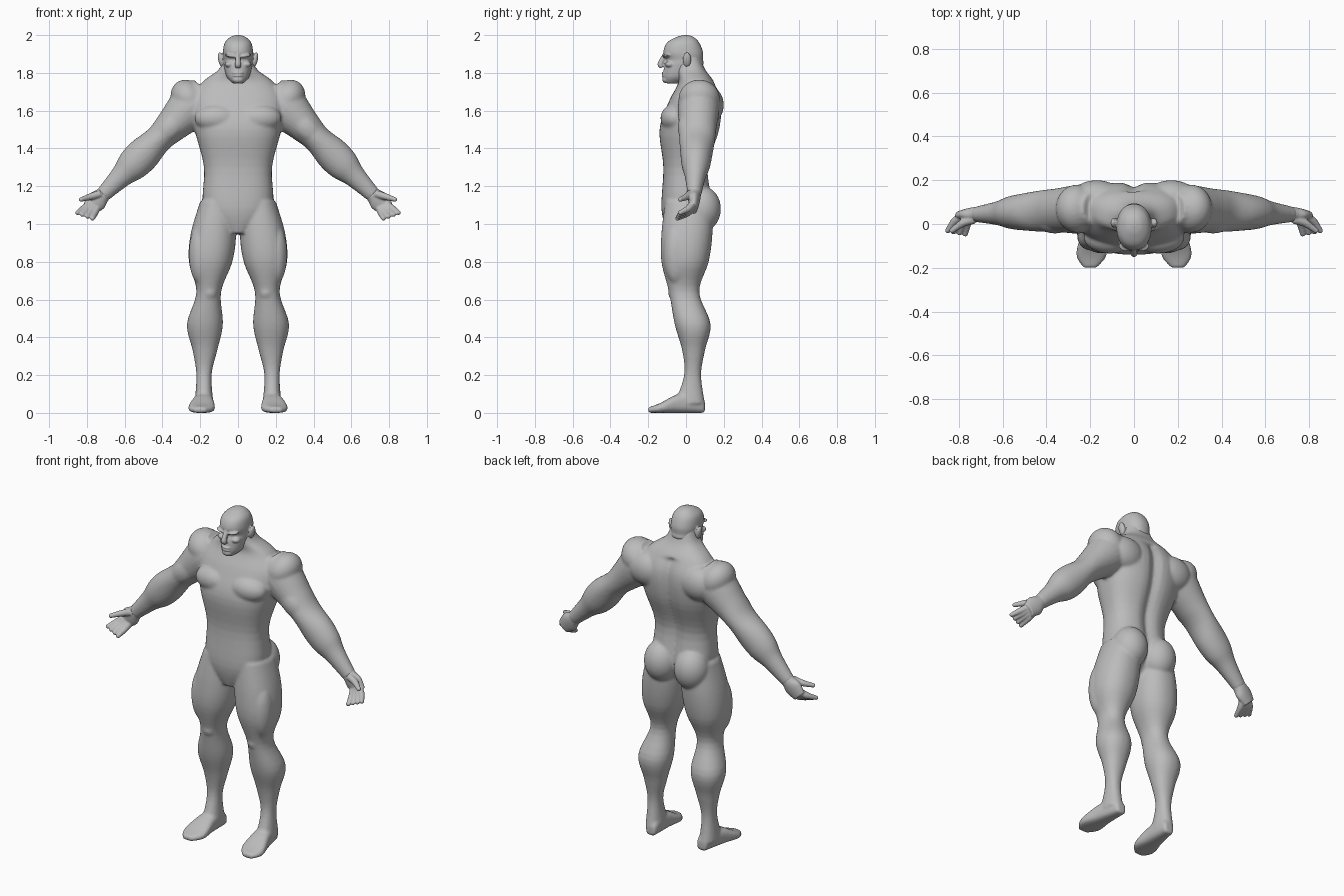
import bpy
import bmesh
from math import cos, sin, pi, exp
from mathutils import Vector, Matrix, Euler

cube = bpy.data.objects.get("Cube")
if cube:
    bpy.data.objects.remove(cube)

grey = (0.5, 0.5, 0.5, 1)
clay = bpy.data.materials.new("plain_grey")
clay.use_nodes = True
clay.diffuse_color = grey
clay.node_tree.nodes["Principled BSDF"].inputs["Base Color"].default_value = grey

LEFT, RIGHT = 1, -1
DEPTH_AXIS = Vector((0, 1, 0))


def power(value, roundness):
    """Superellipse exponent that keeps the sign."""
    return abs(value) ** (2 / roundness) * (1 if value >= 0 else -1)


def catmull(before, start, end, after, t):
    """Smooth in-between of two neighbouring values."""
    slope_in, slope_out = (end - before) / 2, (after - start) / 2
    bend = 3 * (end - start) - 2 * slope_in - slope_out
    twist = 2 * (start - end) + slope_in + slope_out
    return start + slope_in * t + bend * t ** 2 + twist * t ** 3


def loft(bm, sections, roundness=2.2, sides=48, steps=5):
    """Skin a row of (centre, half axis, half axis) sections."""
    last = len(sections) - 1
    rings = []
    for k in range(last * steps + 1):
        first = min(k // steps, last - 1)
        near = [sections[max(0, min(last, first + offset))] for offset in range(-1, 3)]
        centre, across, along = (catmull(*values, k / steps - first) for values in zip(*near))
        ring = []
        for j in range(sides):
            angle = 2 * pi * j / sides
            ring.append(bm.verts.new(centre + across * power(cos(angle), roundness)
                                     + along * power(sin(angle), roundness)))
        rings.append(ring)
    for low, high in zip(rings, rings[1:]):
        for j in range(sides):
            bm.faces.new((low[j - 1], low[j], high[j], high[j - 1]))
    bm.faces.new(rings[0])
    bm.faces.new(rings[-1])
    return [vert for ring in rings for vert in ring]


def stack(bm, rows, side=LEFT, roundness=2.2):
    """Level sections given as height, x range and y range."""
    sections = []
    for z, inner, outer, front, back in rows:
        centre = Vector((side * (inner + outer) / 2, (front + back) / 2, z))
        sections.append((centre, Vector(((outer - inner) / 2, 0, 0)), DEPTH_AXIS * (back - front) / 2))
    return loft(bm, sections, roundness)


def limb(bm, path, radii, side=LEFT):
    """Tube along a path; each radius pair is (across, in depth)."""
    points = [Vector((side * x, y, z)) for x, y, z in path]
    sections = []
    for i, (across, depth) in enumerate(radii):
        heading = (points[min(i + 1, len(points) - 1)] - points[max(i - 1, 0)]).normalized()
        normal = heading.cross(DEPTH_AXIS).normalized()
        sections.append((points[i], normal * across, normal.cross(heading) * depth))
    loft(bm, sections, roundness=2, sides=24)


def ball(bm, at, size, side=LEFT, tilt=0):
    """Ellipsoid muscle, tilted in the front plane."""
    x, y, z = at
    place = Matrix.LocRotScale(Vector((side * x, y, z)), Euler((0, side * tilt, 0)), Vector(size))
    bmesh.ops.create_uvsphere(bm, u_segments=32, v_segments=20, radius=1, matrix=place)


def arm_point(x):
    """Centre line of the arm, from shoulder to knuckles."""
    return Vector((x, .08 - .05 * x, 1.87 - x))


def finish(bm, name, voxel, smoothing):
    """Fuse the overlapping forms into one smooth skin."""
    bmesh.ops.recalc_face_normals(bm, faces=bm.faces[:])
    mesh = bpy.data.meshes.new(name)
    bm.to_mesh(mesh)
    bm.free()
    mesh.materials.append(clay)
    mesh.shade_smooth()
    obj = bpy.data.objects.new(name, mesh)
    bpy.context.collection.objects.link(obj)
    fuse = obj.modifiers.new("fuse", 'REMESH')
    fuse.mode = 'VOXEL'
    fuse.voxel_size = voxel
    fuse.use_smooth_shade = True
    soften = obj.modifiers.new("soften", 'SMOOTH')
    soften.factor = 0.5
    soften.iterations = smoothing


# Torso and neck: height, half width, front, back
torso = [(.95, .05, -.1, .06), (1.08, .18, -.13, .14), (1.3, .18, -.12, .12),
         (1.5, .23, -.14, .18), (1.65, .25, -.09, .19), (1.75, .19, -.04, .15),
         (1.82, .1, -.05, .1), (1.9, .07, -.04, .07)]
body = bmesh.new()
skin = stack(body, [(z, -wide, wide, front, back) for z, wide, front, back in torso], roundness=2.5)
for vert in skin:
    # Spine groove
    if vert.co.y > 0 and vert.co.z < 1.75:
        vert.co.y -= .025 * exp(-(vert.co.x / .035) ** 2)

# Leg: height, inner, outer, front, back
leg = [(1.12, .02, .2, -.11, .14), (.95, .01, .25, -.13, .14), (.8, .03, .26, -.13, .12),
       (.64, .09, .22, -.09, .07), (.47, .08, .27, -.06, .13), (.33, .11, .24, -.02, .1),
       (.2, .14, .22, -.01, .08), (.05, .13, .23, -.06, .1)]
# Foot: depth, half width, height
foot = [(.1, .03, .06), (.06, .04, .1), (-.04, .055, .1), (-.14, .07, .05), (-.2, .03, .03)]
# Arm: distance out, radius across, radius in depth
arm = [(.17, .09, .08), (.24, .12, .11), (.35, .09, .1), (.42, .075, .095),
       (.5, .09, .085), (.56, .085, .075), (.62, .06, .055), (.72, .04, .035)]

for side in (LEFT, RIGHT):
    stack(body, leg, side)
    loft(body, [(Vector((side * (.18 - y / 10), y, tall / 2)),
                 Vector((wide, 0, 0)), Vector((0, 0, tall / 2)))
                for y, wide, tall in foot], roundness=2.8)
    limb(body, [arm_point(x) for x, across, depth in arm],
         [(across, depth) for x, across, depth in arm], side)
    # Shoulder, chest, shoulder blade
    ball(body, (.26, .07, 1.66), (.09, .11, .11), side, tilt=.6)
    ball(body, (.11, -.06, 1.56), (.12, .075, .075), side)
    ball(body, (.17, .12, 1.63), (.12, .08, .1), side)
    # Buttock, kneecap, outer thigh, biceps
    ball(body, (.1, .085, 1.08), (.1, .1, .12), side)
    ball(body, (.15, -.06, .64), (.04, .035, .045), side)
    ball(body, (.2, -.05, .84), (.06, .07, .16), side)
    ball(body, arm_point(.36) - DEPTH_AXIS * .06, (.06, .045, .1), side, tilt=-pi / 4)
finish(body, "body", voxel=.0085, smoothing=5)

# Hands: palm forward, thumb uppermost, fingers curled
first_knuckle, last_knuckle = Vector((.79, .03, 1.1)), Vector((.75, .03, 1.08))
first_tip, last_tip = Vector((.85, -.03, 1.06)), Vector((.77, -.045, 1.03))
thumb = Vector((.73, .02, 1.16)), Vector((.83, -.03, 1.13))
for side, name in ((LEFT, "left_hand"), (RIGHT, "right_hand")):
    hand = bmesh.new()
    limb(hand, [arm_point(x) for x in (.69, .72, .75, .79)],
         [(.038, .033), (.042, .034), (.055, .03), (.04, .02)], side)
    digits = [(first_knuckle.lerp(last_knuckle, i / 3), first_tip.lerp(last_tip, i / 3))
              for i in range(4)]
    for root, tip in digits + [thumb]:
        bend = root.lerp(tip, .5) + DEPTH_AXIS * .01
        limb(hand, [root, bend, tip], [(r, r) for r in (.02, .018, .012)], side)
        ball(hand, tip, [.0125] * 3, side)
    finish(hand, name, voxel=.0045, smoothing=3)

# Head: height, half width, front, back
skull = [(1.745, .03, -.11, -.03), (1.78, .06, -.12, .04), (1.84, .075, -.115, .09),
         (1.87, .077, -.105, .09), (1.91, .08, -.12, .09), (1.96, .07, -.1, .07),
         (1.99, .04, -.05, .04), (2, .01, -.01, .01)]
head = bmesh.new()
stack(head, [(z, -wide, wide, front, back) for z, wide, front, back in skull])
# Nose, lips, chin
limb(head, [(0, -.11, 1.9), (0, -.135, 1.845), (0, -.125, 1.83)],
     [(.01, .012), (.016, .016), (.014, .014)])
for z in (1.8, 1.785):
    ball(head, (0, -.11, z), (.03, .02, .007))
ball(head, (0, -.105, 1.765), (.03, .02, .02))
for side in (LEFT, RIGHT):
    # Brow, cheekbone, ear
    ball(head, (.034, -.1, 1.89), (.036, .025, .01), side, tilt=-.15)
    ball(head, (.045, -.085, 1.845), (.025, .025, .017), side)
    ball(head, (.09, .005, 1.87), (.015, .022, .04), side, tilt=.2)
finish(head, "head", voxel=.0045, smoothing=2)
